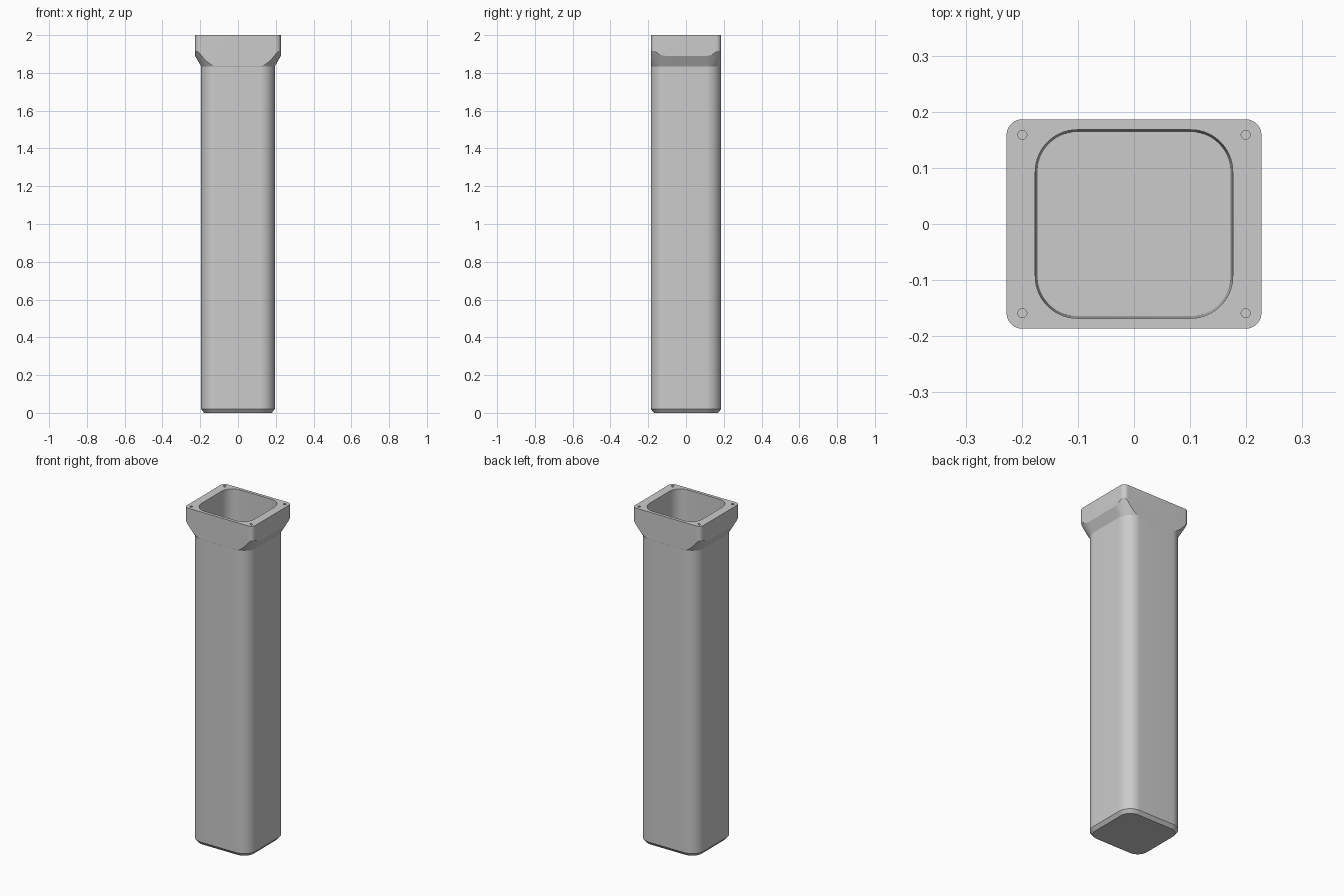
import bpy, bmesh, math
from mathutils import Matrix

default = bpy.data.objects.get("Cube")
if default:
    bpy.data.objects.remove(default)

grey = bpy.data.materials.new("plain grey")
grey.use_nodes = True
COLOUR = (0.6, 0.6, 0.6, 1)
grey.diffuse_color = COLOUR
grey.node_tree.nodes["Principled BSDF"].inputs["Base Color"].default_value = COLOUR


def rounded_rect(half_x, half_y, radius, steps=14):
    points = []
    for corner, (sx, sy) in enumerate([(1, 1), (-1, 1), (-1, -1), (1, -1)]):
        for i in range(steps + 1):
            a = math.pi / 2 * (corner + i / steps)
            points.append((sx * (half_x - radius) + radius * math.cos(a),
                           sy * (half_y - radius) + radius * math.sin(a)))
    return points


def loft(name, half_x, half_y, radius, levels):
    """Stack rounded rectangles; each level is (height, outward offset)."""
    bm = bmesh.new()
    rings = []
    for z, off in levels:
        outline = rounded_rect(half_x + off, half_y + off, radius + off)
        rings.append([bm.verts.new((x, y, z)) for x, y in outline])
    for low, high in zip(rings, rings[1:]):
        for i in range(len(low)):
            j = (i + 1) % len(low)
            bm.faces.new((low[i], low[j], high[j], high[i]))
    bm.faces.new(rings[0][::-1])
    bm.faces.new(rings[-1])
    return finish(name, bm)


def finish(name, bm):
    mesh = bpy.data.meshes.new(name)
    bm.to_mesh(mesh)
    bm.free()
    mesh.materials.append(grey)
    obj = bpy.data.objects.new(name, mesh)
    bpy.context.collection.objects.link(obj)
    return obj


def cut(target, tool, operation):
    mod = target.modifiers.new(tool.name, "BOOLEAN")
    mod.operation = operation
    mod.solver = "EXACT"
    mod.object = tool
    bpy.context.view_layer.objects.active = target
    bpy.ops.object.modifier_apply(modifier=mod.name)
    bpy.data.objects.remove(tool)


# Square tube with a chamfered foot and a flared neck
TOP, NECK = 2.0, 1.835
tube = loft("square_tube", 0.195, 0.186, 0.08,
            [(0, -0.016), (0.02, 0), (NECK, 0), (TOP, 0.096)])

# Trim the flare to the rectangular flange outline
flange = loft("flange_outline", 0.227, 0.1866, 0.028, [(-0.1, 0), (TOP + 0.1, 0)])
bottomless = 0.02
tube_top_trim = flange
cut(tube, tube_top_trim, "INTERSECT")

# Slightly tapered hollow, open at the top
cavity = loft("cavity", 0.176, 0.168, 0.075,
              [(bottomless, -0.004), (TOP, 0), (TOP + 0.1, 0)])
cut(tube, cavity, "DIFFERENCE")

# Blind screw holes in the flange corners
bm = bmesh.new()
for sx in (-1, 1):
    for sy in (-1, 1):
        bmesh.ops.create_cone(bm, cap_ends=True, segments=24, radius1=0.008,
                              radius2=0.008, depth=0.12,
                              matrix=Matrix.Translation((sx * 0.199, sy * 0.159, TOP)))
cut(tube, finish("screw_holes", bm), "DIFFERENCE")

# Smooth rounded corners, crisp chamfers and rims
bpy.ops.object.select_all(action="DESELECT")
tube.select_set(True)
bpy.context.view_layer.objects.active = tube
bpy.ops.object.shade_smooth_by_angle(angle=math.radians(25))
